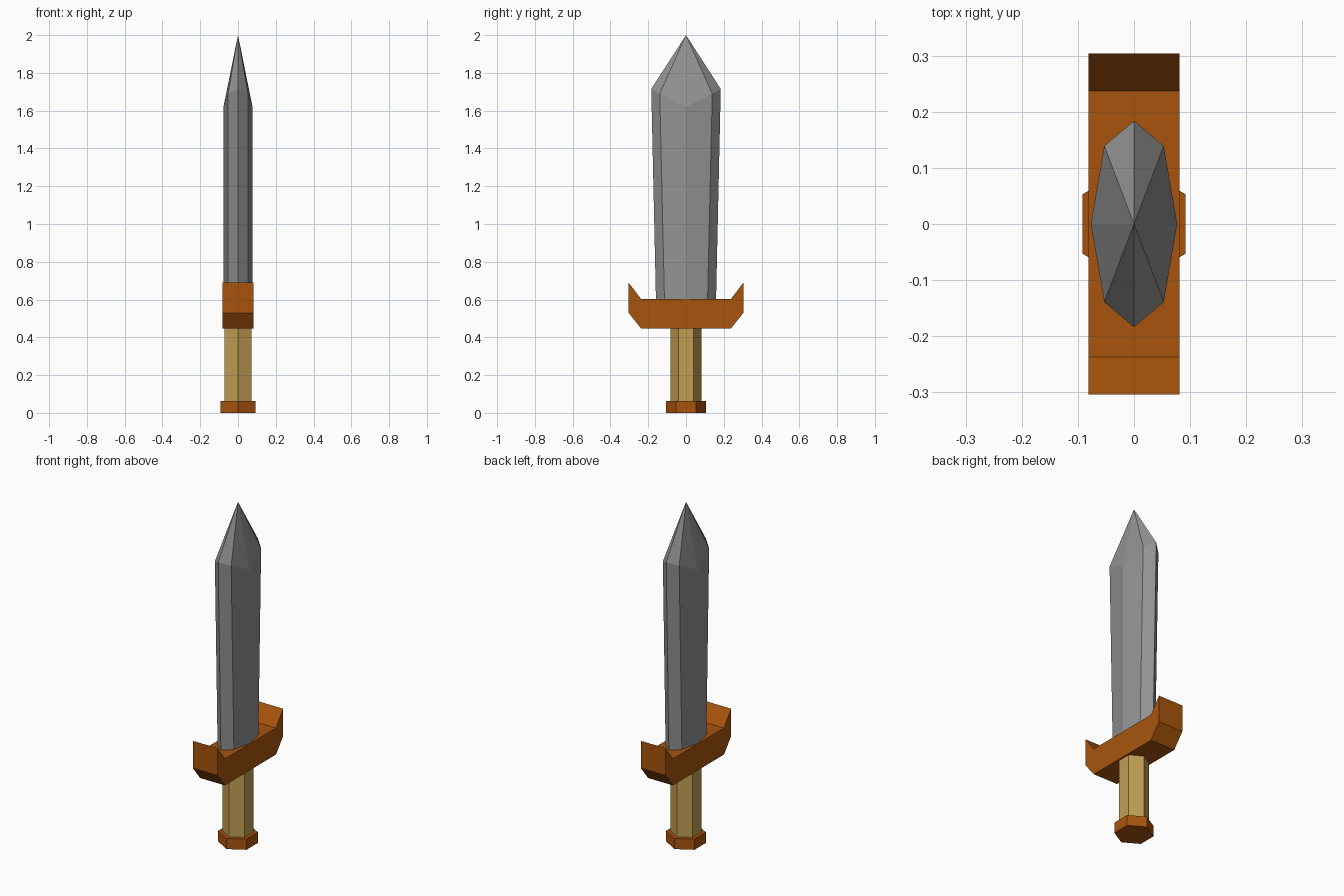
import bpy
import bmesh
from math import cos, sin, radians

cube = bpy.data.objects.get("Cube")
if cube:
    bpy.data.objects.remove(cube, do_unlink=True)


def make_material(name, colour):
    mat = bpy.data.materials.new(name)
    mat.use_nodes = True
    mat.diffuse_color = (*colour, 1)
    bsdf = next(n for n in mat.node_tree.nodes if n.type == "BSDF_PRINCIPLED")
    bsdf.inputs["Base Color"].default_value = (*colour, 1)
    return mat


steel = make_material("grey steel", (0.29, 0.29, 0.29))
bronze = make_material("orange brown", (0.39, 0.088, 0.004))
wood = make_material("tan wood", (0.54, 0.34, 0.085))


def loft(name, mat, rings, tip=None):
    """Skin a stack of matching point rings, closed by caps or a tip point."""
    bm = bmesh.new()
    rows = [[bm.verts.new(p) for p in ring] for ring in rings]
    count = len(rows[0])
    for low, high in zip(rows, rows[1:]):
        for i in range(count):
            j = (i + 1) % count
            bm.faces.new((low[i], low[j], high[j], high[i]))
    bm.faces.new(rows[0][::-1])
    if tip:
        apex = bm.verts.new(tip)
        for i in range(count):
            bm.faces.new((rows[-1][i], rows[-1][(i + 1) % count], apex))
    else:
        bm.faces.new(rows[-1])
    bmesh.ops.recalc_face_normals(bm, faces=bm.faces)
    mesh = bpy.data.meshes.new(name)
    bm.to_mesh(mesh)
    bm.free()
    mesh.materials.append(mat)
    obj = bpy.data.objects.new(name, mesh)
    bpy.context.collection.objects.link(obj)
    return obj


def hex_prism(name, mat, radius, bottom, top):
    angles = [radians(90 + 60 * i) for i in range(6)]
    loft(name, mat, [[(radius * cos(a), radius * sin(a), z) for a in angles]
                     for z in (bottom, top)])


def blade_ring(edge_y, bevel_y, edge_z, bevel_z, ridge_z):
    """Eight-sided section: two cutting edges, four bevels, two ridges."""
    bevel_x, ridge_x = 0.053, 0.077
    return [(0, edge_y, edge_z), (-bevel_x, bevel_y, bevel_z),
            (-ridge_x, 0, ridge_z), (-bevel_x, -bevel_y, bevel_z),
            (0, -edge_y, edge_z), (bevel_x, -bevel_y, bevel_z),
            (ridge_x, 0, ridge_z), (bevel_x, bevel_y, bevel_z)]


# Handle
hex_prism("pommel", bronze, 0.106, 0, 0.063)
hex_prism("grip", wood, 0.082, 0.06, 0.45)

# Crossguard: mirrored side profile extruded across the width
half = [(0.237, 0.446), (0.304, 0.53), (0.304, 0.69), (0.237, 0.602)]
profile = half + [(-y, z) for y, z in reversed(half)]
loft("crossguard", bronze, [[(x, y, z) for y, z in profile] for x in (-0.081, 0.081)])

# Blade, widening upward to the shoulder and then meeting at the point
loft("blade", steel, [blade_ring(0.159, 0.114, 0.595, 0.595, 0.595),
                      blade_ring(0.184, 0.139, 1.715, 1.69, 1.62)], tip=(0, 0, 2))
